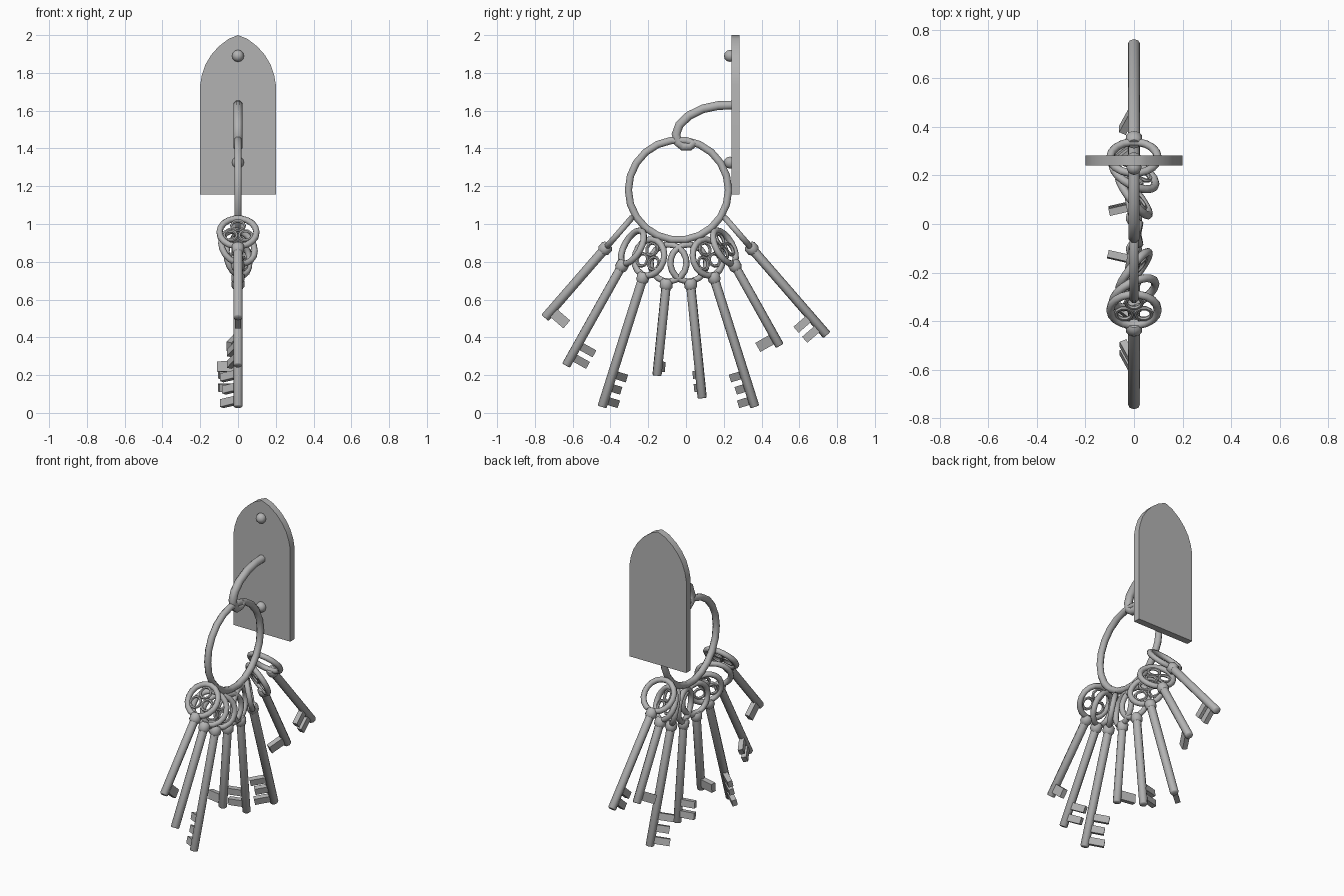
import bpy, bmesh, math
from mathutils import Matrix, Vector

if "Cube" in bpy.data.objects:
    bpy.data.objects.remove(bpy.data.objects["Cube"])

mat = bpy.data.materials.new("iron_grey")
mat.diffuse_color = (0.45, 0.45, 0.45, 1)
mat.use_nodes = True
mat.node_tree.nodes["Principled BSDF"].inputs["Base Color"].default_value = mat.diffuse_color


def finish(name, bm, matrix=Matrix()):
    bmesh.ops.recalc_face_normals(bm, faces=bm.faces)
    me = bpy.data.meshes.new(name)
    bm.to_mesh(me)
    bm.free()
    me.transform(matrix)
    me.materials.append(mat)
    ob = bpy.data.objects.new(name, me)
    bpy.context.collection.objects.link(ob)
    bpy.ops.object.select_all(action='DESELECT')
    ob.select_set(True)
    bpy.context.view_layer.objects.active = ob
    bpy.ops.object.shade_smooth_by_angle(angle=math.radians(50))
    return ob


def tube(bm, pts, r, closed=False, sides=8):
    """Round tube along a path lying in a plane of constant x."""
    pts = [Vector(p) for p in pts]
    n, rings = len(pts), []
    for i, p in enumerate(pts):
        a = pts[(i - 1) % n] if closed or i > 0 else p
        b = pts[(i + 1) % n] if closed or i < n - 1 else p
        side = Vector((1, 0, 0))
        out = (b - a).normalized().cross(side)
        rings.append([bm.verts.new(p + r * (math.cos(t) * side + math.sin(t) * out))
                      for t in (2 * math.pi * (k + .5) / sides for k in range(sides))])
    for i in range(n if closed else n - 1):
        A, B = rings[i], rings[(i + 1) % n]
        for k in range(sides):
            bm.faces.new((A[k], A[(k + 1) % sides], B[(k + 1) % sides], B[k]))
    if not closed:
        bm.faces.new(rings[0])
        bm.faces.new(rings[-1])


def circle(y, z, R, n):
    return [(0, y + R * math.cos(2 * math.pi * i / n), z + R * math.sin(2 * math.pi * i / n))
            for i in range(n)]


def box(bm, lo, hi):
    lo, hi = Vector(lo), Vector(hi)
    bmesh.ops.create_cube(bm, size=1, matrix=Matrix.Translation((lo + hi) / 2)
                          @ Matrix.Diagonal((*(hi - lo), 1)))


def lathe(bm, profile, sides=8):
    """Stack of rings (radius, z) around the local z axis."""
    rings = [[bm.verts.new((r * math.cos(2 * math.pi * k / sides),
                            r * math.sin(2 * math.pi * k / sides), z))
              for k in range(sides)] for r, z in profile]
    for A, B in zip(rings, rings[1:]):
        for k in range(sides):
            bm.faces.new((A[k], A[(k + 1) % sides], B[(k + 1) % sides], B[k]))
    bm.faces.new(rings[0])
    bm.faces.new(rings[-1])


# wall plate with pointed arch
half = [(.2, 1.155), (.2, 1.74), (.191, 1.79), (.172, 1.845), (.142, 1.895),
        (.102, 1.94), (.05, 1.98)]
outline = half + [(0, 2.0)] + [(-x, z) for x, z in reversed(half)]
bm = bmesh.new()
face = bm.faces.new([bm.verts.new((x, .24, z)) for x, z in outline])
ext = bmesh.ops.extrude_face_region(bm, geom=[face])
bmesh.ops.translate(bm, vec=(0, .043, 0),
                    verts=[v for v in ext["geom"] if isinstance(v, bmesh.types.BMVert)])
finish("wall_plate", bm)

# domed bolts
for name, z in (("top_bolt", 1.89), ("bottom_bolt", 1.325)):
    bm = bmesh.new()
    bmesh.ops.create_uvsphere(bm, u_segments=8, v_segments=6, radius=.032)
    finish(name, bm, Matrix.Translation((0, .233, z)))

# hook
bm = bmesh.new()
hook = [(.255, 1.63), (.17, 1.627), (.09, 1.61), (.015, 1.573), (-.035, 1.525), (-.053, 1.475),
        (-.043, 1.432), (-.015, 1.41), (.02, 1.411), (.045, 1.435)]
tube(bm, [(0, y, z) for y, z in hook], .025)
finish("hook", bm)

# large ring
RY, RZ = -.04, 1.18
bm = bmesh.new()
tube(bm, circle(RY, RZ, .265, 22), .021, True)
finish("key_ring", bm)

# teeth per key type: (distance from tip, length)
TYPES = [(.49, [(.05, .11)], .055),
         (.61, [(.058, .105), (.128, .105)], .042),
         (.72, [(.04, .11), (.112, .095), (.183, .11)], .042)]
TREFOIL = (0, 2, 5, 6)


def key(i):
    length, teeth, width = TYPES[i % 3]
    tip = -.225 - length
    bm = bmesh.new()
    # bow, with trefoil tracery on some keys
    tube(bm, circle(0, -.115, .098, 18), .017, True)
    if i in TREFOIL:
        for k in range(3):
            a = math.pi / 2 + 2 * math.pi * k / 3
            tube(bm, circle(.046 * math.cos(a), -.115 + .046 * math.sin(a), .034, 10),
                 .009, True, 6)
    # collar and shaft
    lathe(bm, [(.024, -.2), (.034, -.212), (.034, -.243), (.024, -.256)], 10)
    lathe(bm, [(.025, -.215), (.025, tip + .005), (.02, tip)])
    # bit
    for d, reach in teeth:
        box(bm, (0, -.015, tip + d - width / 2), (reach, .015, tip + d + width / 2))
    # hang on the ring, fanned out and rolled progressively
    t = i / 7
    b = math.radians(-60 + 120 * t)
    g = .683 * b
    roll = math.pi * t
    up = Vector((0, -math.sin(g), math.cos(g)))
    bit = Vector((-math.sin(roll), math.cos(roll) * math.cos(g), math.cos(roll) * math.sin(g)))
    side = up.cross(bit)
    m = Matrix((bit, side, up)).transposed().to_4x4()
    m.translation = (0, RY + .275 * math.sin(b), RZ - .275 * math.cos(b))
    finish("key_%d" % (i + 1), bm, m)


for i in range(8):
    key(i)
